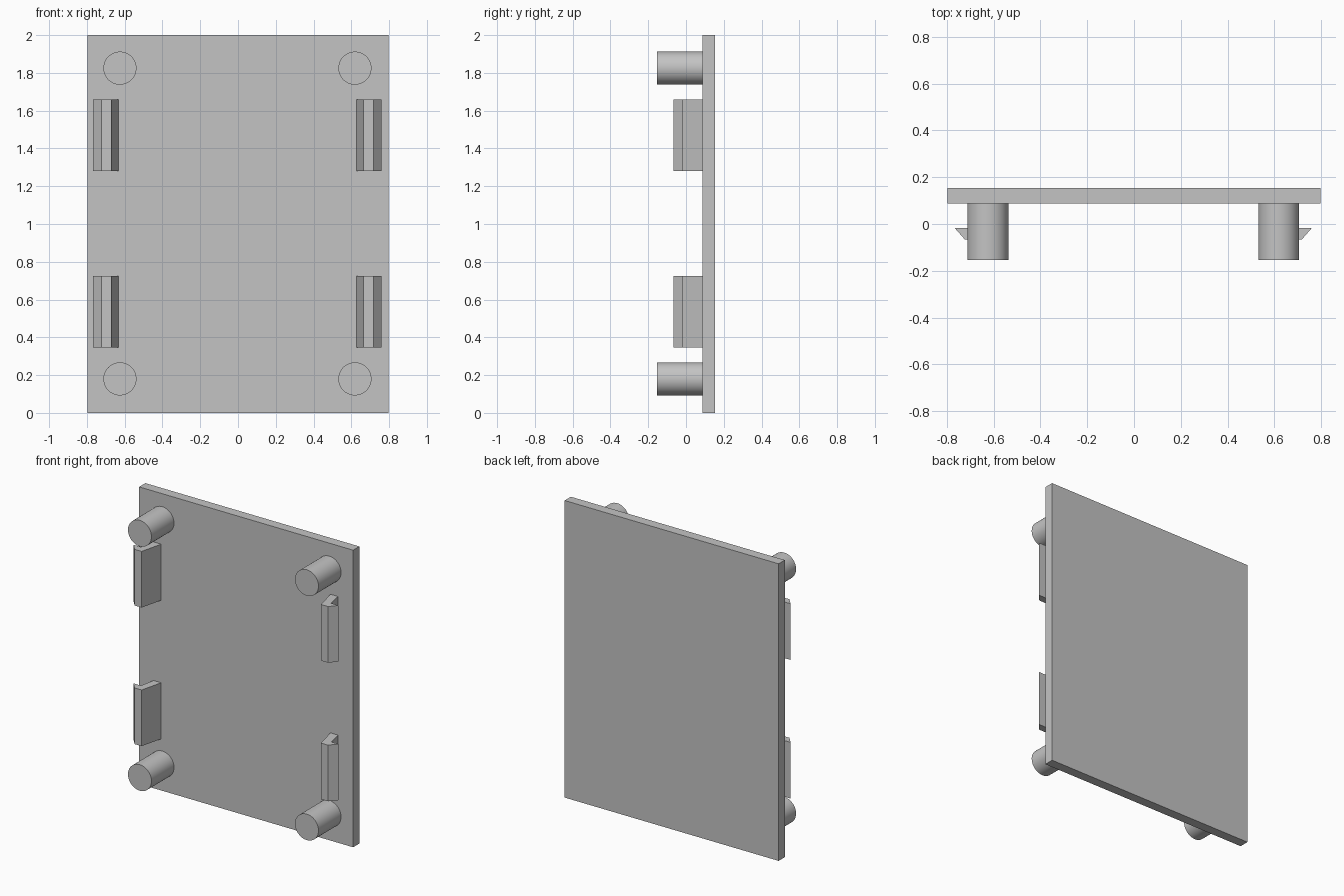
import bpy
import bmesh
from math import pi
from mathutils import Matrix, Vector

if "Cube" in bpy.data.objects:
    bpy.data.objects.remove(bpy.data.objects["Cube"], do_unlink=True)

grey = bpy.data.materials.new("plain grey")
grey.use_nodes = True
GREY = (0.55, 0.55, 0.55, 1)
grey.diffuse_color = GREY
grey.node_tree.nodes["Principled BSDF"].inputs["Base Color"].default_value = GREY

FRONT, BACK = 0.087, 0.153   # plate faces along y
MID = -0.003                 # centre line of the fittings


def finish(name, bm):
    bmesh.ops.recalc_face_normals(bm, faces=bm.faces)
    mesh = bpy.data.meshes.new(name)
    bm.to_mesh(mesh)
    bm.free()
    mesh.materials.append(grey)
    obj = bpy.data.objects.new(name, mesh)
    bpy.context.collection.objects.link(obj)
    return obj


def plate():
    bm = bmesh.new()
    bmesh.ops.create_cube(bm, size=1)
    bmesh.ops.scale(bm, vec=(1.594, BACK - FRONT, 2), verts=bm.verts)
    bmesh.ops.translate(bm, vec=(0, (FRONT + BACK) / 2, 1), verts=bm.verts)
    finish("plate", bm)


def peg(name, x, z, radius=0.0875, tip=-0.153):
    bm = bmesh.new()
    place = Matrix.Translation((x, (tip + FRONT) / 2, z)) @ Matrix.Rotation(pi / 2, 4, "X")
    bmesh.ops.create_cone(bm, cap_ends=True, segments=64, radius1=radius,
                          radius2=radius, depth=FRONT - tip, matrix=place)
    obj = finish(name, bm)
    bpy.context.view_layer.objects.active = obj
    obj.select_set(True)
    bpy.ops.object.shade_smooth_by_angle()
    obj.select_set(False)


# Leaning snap arm with an outward barb, seen from above
CLIP = [(0.63, FRONT), (0.668, -0.067), (0.72, -0.067),
        (0.764, -0.017), (0.709, -0.017), (0.687, FRONT)]


def clip(name, side, bottom, top):
    bm = bmesh.new()
    face = bm.faces.new([bm.verts.new((side * x + MID, y, bottom)) for x, y in CLIP])
    grown = bmesh.ops.extrude_face_region(bm, geom=[face])["geom"]
    bmesh.ops.translate(bm, vec=Vector((0, 0, top - bottom)),
                        verts=[v for v in grown if isinstance(v, bmesh.types.BMVert)])
    finish(name, bm)


bpy.ops.object.select_all(action="DESELECT")
plate()
for side, label in ((1, "left"), (-1, "right")):
    peg("upper_peg_" + label, side * 0.622 + MID, 1.825)
    peg("lower_peg_" + label, side * 0.622 + MID, 0.18)
    clip("upper_clip_" + label, side, 1.28, 1.658)
    clip("lower_clip_" + label, side, 0.347, 0.725)
